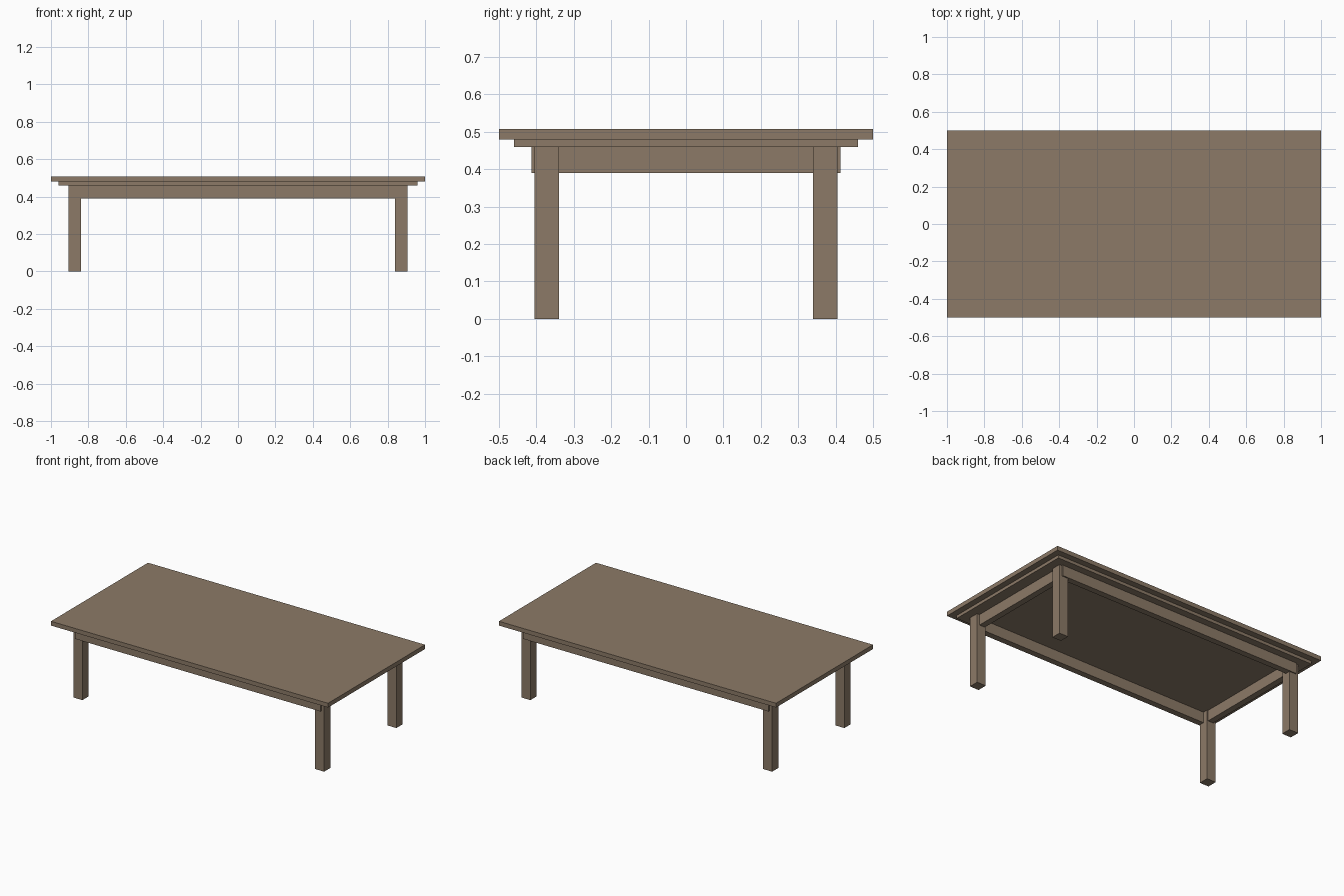
import bpy

if "Cube" in bpy.data.objects:
    bpy.data.objects.remove(bpy.data.objects["Cube"])

# One flat colour for the whole table
wood = bpy.data.materials.new("brown wood")
wood.diffuse_color = (0.262, 0.195, 0.136, 1)
wood.use_nodes = True
wood.node_tree.nodes["Principled BSDF"].inputs["Base Color"].default_value = wood.diffuse_color


def box(name, x, y, z):
    """Box spanning the (min, max) ranges on each axis."""
    bpy.ops.mesh.primitive_cube_add(size=1, location=[(a + b) / 2 for a, b in (x, y, z)])
    ob = bpy.context.object
    ob.name = name
    ob.scale = [b - a for a, b in (x, y, z)]
    bpy.ops.object.transform_apply(location=False, rotation=False, scale=True)
    ob.data.materials.append(wood)
    return ob


def span(sign, a, b):
    """Range a..b on the positive side, mirrored when sign is -1."""
    return tuple(sorted((sign * a, sign * b)))


# Top board and the smaller board below it
box("table_top", (-1, 1), (-0.5, 0.5), (0.48, 0.508))
box("under_board", (-0.96, 0.96), (-0.46, 0.46), (0.46, 0.48))

# Long rails stand slightly proud of the legs
for sy, label in ((-1, "front"), (1, "back")):
    box(label + "_rail", (-0.886, 0.886), span(sy, 0.3725, 0.4125), (0.39, 0.46))

# Short rails sit recessed between the legs
for sx, label in ((-1, "left"), (1, "right")):
    box(label + "_rail", span(sx, 0.847, 0.887), (-0.3725, 0.3725), (0.39, 0.46))

# Four square legs
for sy, fb in ((-1, "front"), (1, "back")):
    for sx, lr in ((-1, "left"), (1, "right")):
        box(f"{fb}_{lr}_leg", span(sx, 0.84, 0.905), span(sy, 0.34, 0.405), (0, 0.46))
